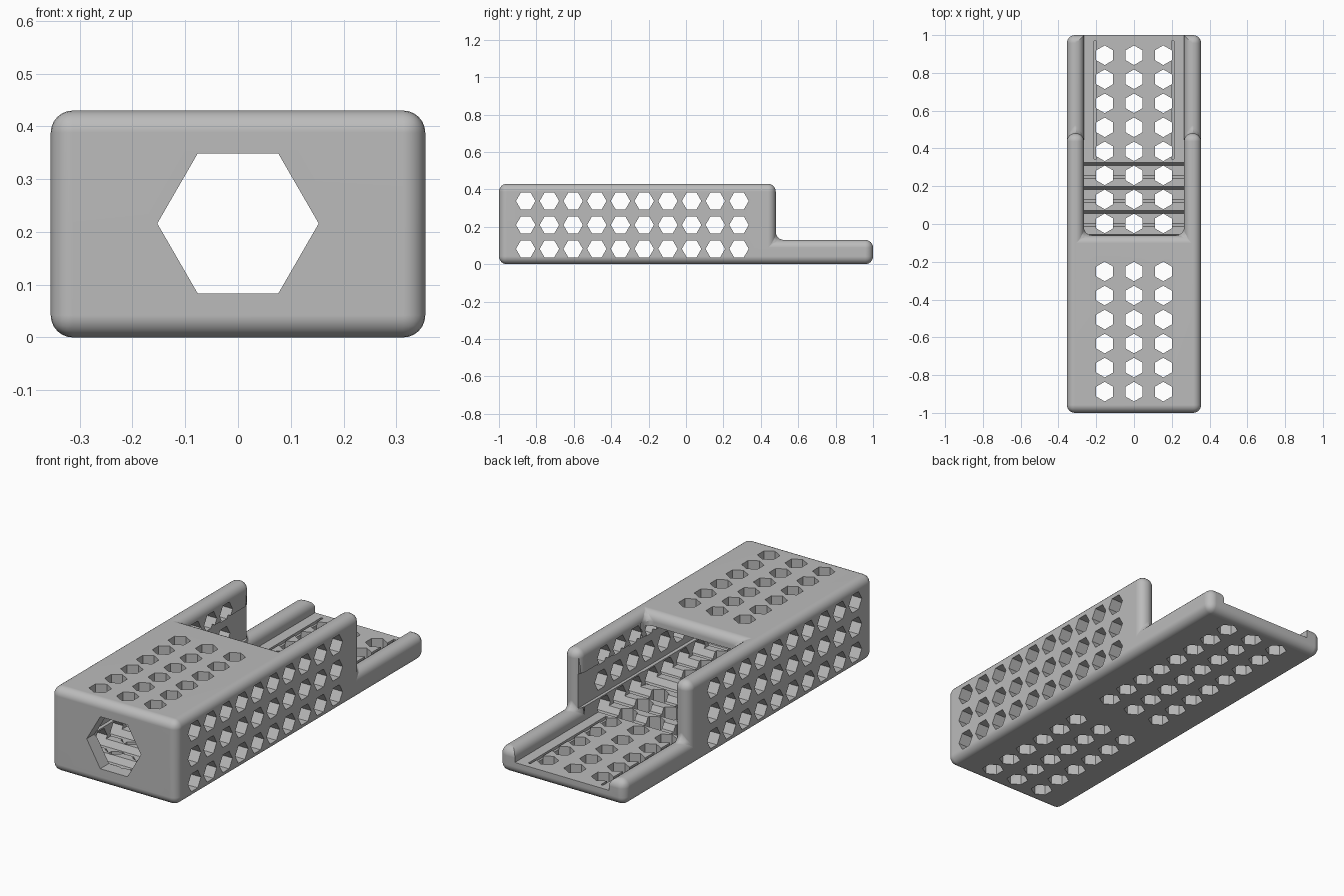
import bpy, bmesh, math
from mathutils import Matrix, Vector

cube = bpy.data.objects.get("Cube")
if cube:
    bpy.data.objects.remove(cube, do_unlink=True)

# Main dimensions
HALF_W, INNER_W = 0.355, 0.265
FLOOR, RAIL, TOP = 0.065, 0.13, 0.43
OPEN_Y, STEP_Y = -0.06, 0.48
PITCH = 0.1272

grey = bpy.data.materials.new("plain grey")
grey.use_nodes = True
grey.diffuse_color = (0.5, 0.5, 0.5, 1)
grey.node_tree.nodes["Principled BSDF"].inputs["Base Color"].default_value = (0.5, 0.5, 0.5, 1)


def make_object(name, bm):
    bmesh.ops.recalc_face_normals(bm, faces=bm.faces)
    mesh = bpy.data.meshes.new(name)
    bm.to_mesh(mesh)
    bm.free()
    obj = bpy.data.objects.new(name, mesh)
    bpy.context.collection.objects.link(obj)
    mesh.materials.append(grey)
    return obj


def add_box(bm, lo, hi):
    lo, hi = Vector(lo), Vector(hi)
    size = hi - lo
    bmesh.ops.create_cube(bm, size=1, matrix=Matrix.Translation((lo + hi) / 2)
                          @ Matrix.Diagonal((*size, 1)))


def add_hex(bm, center, radius, length, axis, point):
    """Hexagonal prism along axis with a corner towards point."""
    axis, point = Vector(axis), Vector(point)
    side = axis.cross(point)
    turn = Matrix((point, side, axis)).transposed().to_4x4()
    rings = []
    for z in (-length / 2, length / 2):
        rings.append([bm.verts.new(Vector(center) + turn @ Vector(
            (radius * math.cos(i * math.pi / 3), radius * math.sin(i * math.pi / 3), z)))
            for i in range(6)])
    low, high = rings
    bm.faces.new(low[::-1])
    bm.faces.new(high)
    for i in range(6):
        j = (i + 1) % 6
        bm.faces.new((low[i], low[j], high[j], high[i]))


def cut(target, name, bm):
    cutter = make_object(name, bm)
    cutter.hide_render = True
    mod = target.modifiers.new(name, "BOOLEAN")
    mod.operation = "DIFFERENCE"
    mod.solver = "EXACT"
    mod.object = cutter
    bpy.context.view_layer.objects.active = target
    bpy.ops.object.modifier_apply(modifier=name)
    bpy.data.objects.remove(cutter, do_unlink=True)


# Housing: block with an open tray at the back, built from the skin of a cell grid
xs = (-HALF_W, -INNER_W, INNER_W, HALF_W)
ys = (-1, OPEN_Y, STEP_Y, 1)
zs = (0, FLOOR, RAIL, TOP)


def solid(c):
    i, j, k = c
    if min(c) < 0 or max(c) > 2:
        return False
    return k == 0 or j == 0 or (i != 1 and (k == 1 or j == 1))


bm = bmesh.new()
for n in range(27):
    cell = (n % 3, n // 3 % 3, n // 9)
    if not solid(cell):
        continue
    for axis in range(3):
        for step in (0, 1):
            beside = list(cell)
            beside[axis] += 2 * step - 1
            if solid(beside):
                continue
            u, v = (axis + 1) % 3, (axis + 2) % 3
            corners = []
            for a, b in ((0, 0), (1, 0), (1, 1), (0, 1)):
                p = list(cell)
                p[axis] += step
                p[u] += a
                p[v] += b
                corners.append(bm.verts.new((xs[p[0]], ys[p[1]], zs[p[2]])))
            bm.faces.new(corners)
bmesh.ops.remove_doubles(bm, verts=bm.verts, dist=0.0001)
bmesh.ops.recalc_face_normals(bm, faces=bm.faces)
bmesh.ops.dissolve_limit(bm, angle_limit=0.01, verts=bm.verts, edges=bm.edges)


def rounded(edge):
    on_floor = all(abs(v.co.z - FLOOR) < 0.001 for v in edge.verts)
    rail_end = all(abs(abs(v.co.x) - INNER_W) < 0.001 and v.co.y > 0.99 for v in edge.verts)
    return not on_floor and not rail_end


bmesh.ops.bevel(bm, geom=[e for e in bm.edges if rounded(e)], offset=0.042, segments=6,
                profile=0.5, affect="EDGES", clamp_overlap=False)
housing = make_object("housing", bm)

# Inner cavity under the roof
bm = bmesh.new()
add_box(bm, (-0.262, -0.93, 0.067), (0.262, -0.02, 0.365))
cut(housing, "cavity_cutter", bm)

# Wider channel in the side walls
bm = bmesh.new()
add_box(bm, (-0.28, -0.928, 0.135), (0.28, 0.52, 0.31))
cut(housing, "channel_cutter", bm)

# Side vents, which also groove the floor and ceiling
bm = bmesh.new()
for row in range(3):
    for i in range(10):
        add_hex(bm, (0, -0.857 + i * 0.1267, 0.082 + row * 0.128), 0.052, 1, (1, 0, 0), (0, 1, 0))
cut(housing, "side_vent_cutter", bm)

# Vertical vents through roof and floor, skipping the roof edge
bm = bmesh.new()
for x in (-0.155, 0, 0.155):
    for i in range(-7, 8):
        if i != -1:
            add_hex(bm, (x, 0.003 + i * PITCH, 0.2), 0.052, 1, (0, 0, 1), (0, 1, 0))
cut(housing, "vertical_vent_cutter", bm)

# Front opening
bm = bmesh.new()
add_hex(bm, (0, -1, 0.216), 0.153, 0.4, (0, 1, 0), (1, 0, 0))
cut(housing, "front_opening_cutter", bm)

# Thin slots along the tray floor
bm = bmesh.new()
for x in (-0.205, 0.205):
    add_box(bm, (x - 0.006, 0.345, 0.05), (x + 0.006, 0.97, 0.1))
cut(housing, "slot_cutter", bm)

# Smooth rounded edges, crisp flat faces
bpy.ops.object.select_all(action="DESELECT")
housing.select_set(True)
bpy.context.view_layer.objects.active = housing
bpy.ops.object.shade_smooth_by_angle(angle=math.radians(30))
weighted = housing.modifiers.new("even_shading", "WEIGHTED_NORMAL")
weighted.keep_sharp = True
